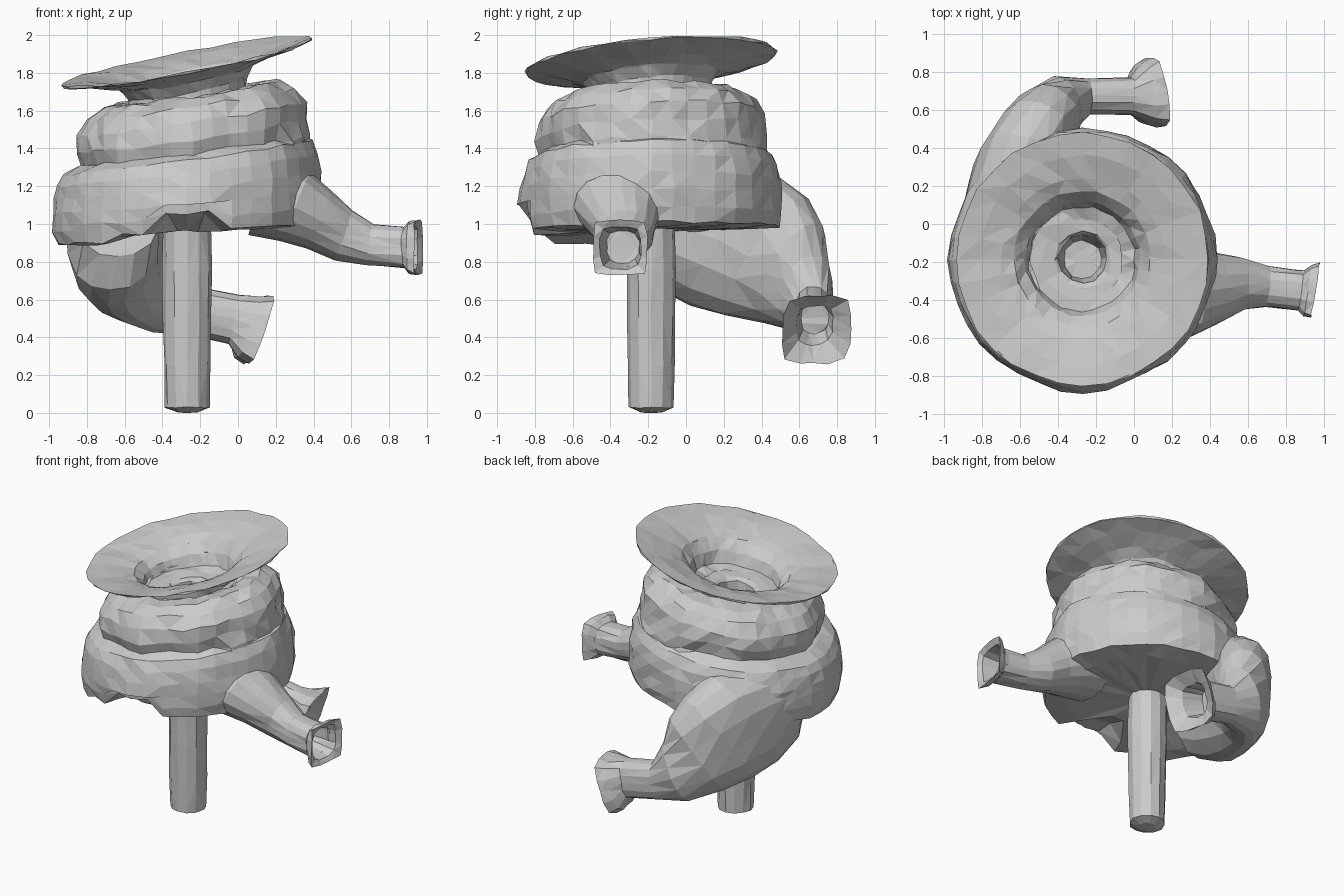
import bpy, bmesh, random
from math import sin, cos, pi, radians, atan2, degrees
from mathutils import Vector

random.seed(4)
CX, CY = -0.27, -0.185          # shared vertical axis of post, body and brim


def finish(name, rings, close_ends=False, jitter=0.0, edit=None):
    """Skin a list of point rings into one flat-shaded object."""
    bm = bmesh.new()
    rows = [[bm.verts.new(p) for p in ring] for ring in rings]
    n = len(rows[0])
    for a, b in zip(rows, rows[1:]):
        for i in range(n):
            j = (i + 1) % n
            bm.faces.new((a[i], a[j], b[j], b[i]))
    if close_ends:
        bm.faces.new(rows[0][::-1])
        bm.faces.new(rows[-1])
    bmesh.ops.remove_doubles(bm, verts=bm.verts[:], dist=0.0005)
    for v in bm.verts:
        if edit:
            edit(v)
        v.co += Vector([random.uniform(-jitter, jitter) for _ in range(3)])
    bmesh.ops.recalc_face_normals(bm, faces=bm.faces[:])
    bmesh.ops.triangulate(bm, faces=bm.faces[:])
    mesh = bpy.data.meshes.new(name)
    bm.to_mesh(mesh)
    bm.free()
    obj = bpy.data.objects.new(name, mesh)
    bpy.context.collection.objects.link(obj)
    return obj


def lathe(name, profile, n=32, slope=(0, 0), lobes=0, lobe_amp=0, **kw):
    """Turn (radius, z) pairs about the shared axis; slope leans the part."""
    rings = []
    for r, z in profile:
        ring = []
        for i in range(n):
            a = 2 * pi * i / n
            rr = r * (1 + lobe_amp * cos(lobes * a))
            x, y = rr * cos(a), rr * sin(a)
            ring.append((CX + x, CY + y, z + slope[0] * x + slope[1] * y))
        rings.append(ring)
    return finish(name, rings, **kw)


def loft(name, sections, n=16, **kw):
    """Sections: x, y, z, half width, half height, yaw, pitch, squareness."""
    rings = []
    for x, y, z, w, h, yaw, pitch, sq in sections:
        yw, p = radians(yaw), radians(pitch)
        d = Vector((cos(yw) * cos(p), sin(yw) * cos(p), sin(p)))
        side = Vector((-sin(yw), cos(yw), 0))
        up = d.cross(side)
        ring = []
        for i in range(n):
            a = 2 * pi * i / n
            c, s = cos(a), sin(a)
            k = (abs(c) ** sq + abs(s) ** sq) ** (-1 / sq)
            ring.append(Vector((x, y, z)) + side * (w * k * c) + up * (h * k * s))
        rings.append(ring)
    return finish(name, rings, close_ends=True, **kw)


# Central post
lathe("post", [(0, 0.0), (0.06, 0.004), (0.118, 0.03), (0.122, 0.25), (0.127, 0.5),
               (0.13, 0.75), (0.125, 1.0), (0, 1.02)], n=12, jitter=0.004)


# Lower body: top leans up to the right, front of the rim has a recess under a hood
def shape_body(v):
    x, y = v.co.x - CX, v.co.y - CY
    v.co.z += max(0, v.co.z - 0.97) / 0.41 * 0.1 * x
    if y < -0.5 and abs(x) < 0.13:
        if v.co.z < 1.09:
            v.co.z += 0.1
            v.co.y += 0.03
        elif v.co.z < 1.26:
            v.co.y -= 0.01
    if v.co.z < 1.0 and x < -0.35:
        v.co.z -= 0.04
    v.co.x += 0.02 * x


lathe("lower_body", [(0, 0.97), (0.3, 0.965), (0.54, 0.96), (0.67, 0.97), (0.688, 1.04),
                     (0.69, 1.12), (0.685, 1.2), (0.67, 1.28), (0.64, 1.35),
                     (0.56, 1.39), (0, 1.4)],
      n=36, slope=(0.05, 0.02), lobes=8, lobe_amp=0.008, jitter=0.008, edit=shape_body)


# Upper puffy ring; its groove fades into a plain wall on the back right
def shape_ring(v):
    x, y = v.co.x - CX, v.co.y - CY
    a = degrees(atan2(y, x))
    r = (x * x + y * y) ** 0.5
    base = v.co.z - 0.15 * x - 0.04 * y
    if -30 < a < 95 and base < 1.45:
        f = (0.605 + (1.45 - base) * 0.15) / r
        v.co.x, v.co.y = CX + x * f, CY + y * f
    v.co.x += 0.025


lathe("upper_ring", [(0.46, 1.31), (0.53, 1.325), (0.575, 1.38), (0.6, 1.47), (0.59, 1.56),
                     (0.54, 1.64), (0.46, 1.685), (0.36, 1.69), (0.3, 1.66)],
      n=36, slope=(0.15, 0.04), lobes=8, lobe_amp=0.02, jitter=0.012, edit=shape_ring)

# Leaning brim: nearly flat sheet with a steep inner wall, then floor and socket
lathe("brim_dish", [(0.31, 1.65), (0.315, 1.72), (0.36, 1.775), (0.43, 1.802), (0.55, 1.828),
                    (0.66, 1.85), (0.665, 1.86), (0.55, 1.84), (0.43, 1.812), (0.36, 1.785),
                    (0.30, 1.72), (0.275, 1.64), (0.21, 1.62)],
      n=32, slope=(0.19, 0.085), jitter=0.007)
lathe("socket", [(0.31, 1.63), (0.22, 1.63), (0.15, 1.62), (0.13, 1.60), (0.12, 1.5),
                 (0.10, 1.40), (0, 1.39)],
      n=12, slope=(0.1, 0.05), jitter=0.006)

# Right spout with a square flared mouth
loft("right_spout", [(0.12, -0.36, 1.12, 0.26, 0.19, 0, -20, 2),
                     (0.30, -0.35, 1.09, 0.24, 0.20, 0, -25, 2),
                     (0.43, -0.34, 1.02, 0.19, 0.165, 0, -25, 2),
                     (0.56, -0.315, 0.94, 0.14, 0.14, 0, -20, 2.2),
                     (0.70, -0.33, 0.89, 0.108, 0.11, -5, -8, 2.5),
                     (0.88, -0.35, 0.878, 0.106, 0.108, -8, 0, 3),
                     (0.915, -0.35, 0.876, 0.135, 0.138, -9, 0, 5),
                     (0.955, -0.348, 0.875, 0.145, 0.146, -9, 0, 8),
                     (0.935, -0.348, 0.875, 0.11, 0.112, -9, 0, 4),
                     (0.78, -0.335, 0.88, 0.085, 0.085, -6, 0, 3)], jitter=0.004)

# Back horn: leaves the left side, sweeps down and round the back to a flared mouth
loft("back_horn", [(-0.64, -0.14, 1.10, 0.24, 0.28, 90, -15, 2.4),
                   (-0.66, 0.03, 0.97, 0.25, 0.36, 85, -28, 2.4),
                   (-0.62, 0.24, 0.92, 0.24, 0.42, 72, -33, 2.4),
                   (-0.55, 0.42, 0.83, 0.21, 0.39, 62, -36, 2.3),
                   (-0.47, 0.55, 0.74, 0.18, 0.32, 48, -34, 2.2),
                   (-0.37, 0.635, 0.63, 0.15, 0.22, 22, -24, 2.2),
                   (-0.24, 0.675, 0.54, 0.095, 0.13, 2, -8, 2.4),
                   (-0.02, 0.675, 0.495, 0.10, 0.13, 0, -12, 2.6),
                   (0.05, 0.685, 0.455, 0.16, 0.17, 8, -20, 4),
                   (0.11, 0.69, 0.44, 0.185, 0.192, 10, -20, 4.5),
                   (0.05, 0.68, 0.465, 0.10, 0.11, 10, -20, 3),
                   (-0.08, 0.68, 0.505, 0.075, 0.085, 0, -12, 2.5)], jitter=0.005)
